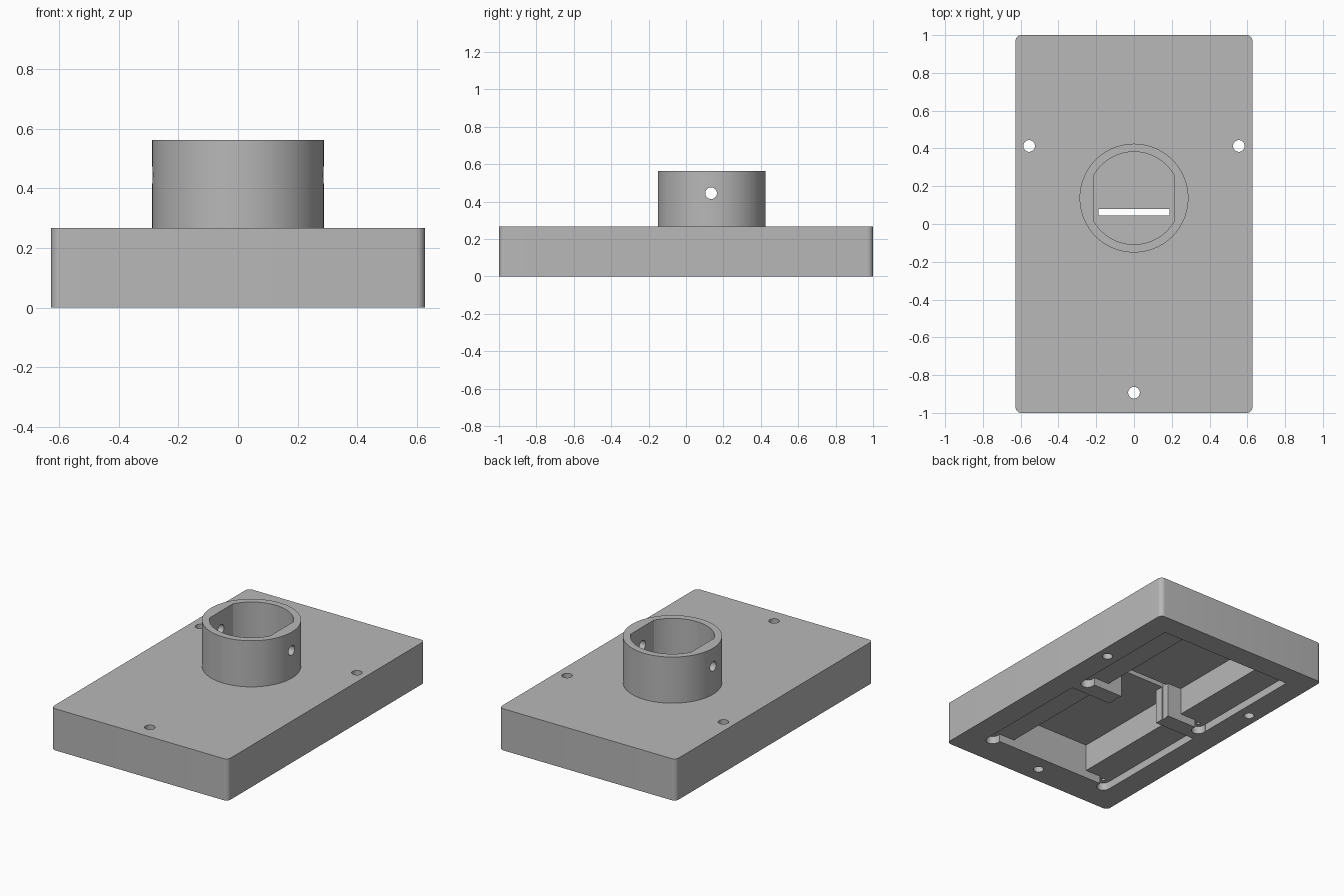
import bpy, bmesh, math

if "Cube" in bpy.data.objects:
    bpy.data.objects.remove(bpy.data.objects["Cube"])

grey = bpy.data.materials.new("plain_grey")
grey.diffuse_color = (0.48, 0.48, 0.48, 1)
grey.use_nodes = True
grey.node_tree.nodes["Principled BSDF"].inputs["Base Color"].default_value = grey.diffuse_color


def prism(name, pts, z0, z1):
    """Extrude a flat outline from z0 to z1."""
    bm = bmesh.new()
    face = bm.faces.new([bm.verts.new((x, y, z0)) for x, y in pts])
    ext = bmesh.ops.extrude_face_region(bm, geom=[face])
    for v in ext["geom"]:
        if isinstance(v, bmesh.types.BMVert):
            v.co.z = z1
    bmesh.ops.recalc_face_normals(bm, faces=bm.faces)
    me = bpy.data.meshes.new(name)
    bm.to_mesh(me)
    bm.free()
    ob = bpy.data.objects.new(name, me)
    bpy.context.collection.objects.link(ob)
    me.materials.append(grey)
    return ob


def arc(cx, cy, r, a0, a1, n):
    return [(cx + r * math.cos(math.radians(a0 + (a1 - a0) * i / n)),
             cy + r * math.sin(math.radians(a0 + (a1 - a0) * i / n))) for i in range(n + 1)]


def circle(cx, cy, r, n=32):
    return arc(cx, cy, r, 0, 360, n)[:-1]


def rect(x0, x1, y0, y1):
    return [(x0, y0), (x1, y0), (x1, y1), (x0, y1)]


def cut(ob, cutter):
    """Subtract the cutter and remove it."""
    mod = ob.modifiers.new("cut", 'BOOLEAN')
    mod.operation = 'DIFFERENCE'
    mod.solver = 'EXACT'
    mod.object = cutter
    bpy.context.view_layer.objects.active = ob
    bpy.ops.object.modifier_apply(modifier=mod.name)
    bpy.data.objects.remove(cutter)


def smooth(ob):
    bpy.ops.object.select_all(action='DESELECT')
    ob.select_set(True)
    bpy.context.view_layer.objects.active = ob
    bpy.ops.object.shade_smooth_by_angle(angle=math.radians(30))


TOP, ROOF, LEDGE, LOW = 0.267, 0.225, 0.05, -0.1
CY = 0.137

# base plate with rounded upright corners
W, L, R = 0.627, 1.0, 0.03
outline = []
for sx, sy, a in ((1, 1, 0), (-1, 1, 90), (-1, -1, 180), (1, -1, 270)):
    outline += arc(sx * (W - R), sy * (L - R), R, a, a + 90, 8)
plate = prism("base_plate", outline, 0, TOP)

# deep recesses, the passage between them, and the shallow ledges around them
bays = ((-0.785, -0.012), (0.1, 0.856))
cut(plate, prism("passage_cutter", rect(-0.183, 0.183, -0.2, 0.2), LOW, ROOF))
for y0, y1 in bays:
    cut(plate, prism("deep_cutter", rect(-0.283, 0.283, y0, y1), LOW, ROOF))
    cut(plate, prism("ledge_cutter", rect(-0.475, 0.475, y0, y1), LOW, LEDGE))
    # rounded corner notches, each with a small pilot hole
    for s in (-1, 1):
        cx, cy = s * 0.434, y0 - 0.018
        notch = arc(cx, cy, 0.04, 180, 360, 16) + [(cx + 0.04, y0 + 0.05), (cx - 0.04, y0 + 0.05)]
        cut(plate, prism("notch_cutter", notch, LOW, LEDGE))
        cut(plate, prism("pilot_cutter", circle(cx, cy, 0.012, 16), LOW, 0.13))

# cable slot and three screw holes through the plate
cut(plate, prism("slot_cutter", rect(-0.188, 0.188, 0.045, 0.08), LOW, 0.5))
for x, y in ((-0.555, 0.413), (0.555, 0.413), (0, -0.893)):
    cut(plate, prism("screw_cutter", circle(x, y, 0.031), LOW, 0.5))
smooth(plate)

# collar with a flat-sided bore and a cross pin hole
collar = prism("collar", circle(0, CY, 0.288, 96), TOP, 0.563)
half = math.degrees(math.acos(0.215 / 0.245))
bore = arc(0, CY, 0.245, half, 180 - half, 36) + arc(0, CY, 0.245, 180 + half, 360 - half, 36)
cut(collar, prism("bore_cutter", bore, 0.1, 0.8))
pin = prism("pin_cutter", circle(0, 0, 0.031), -0.5, 0.5)
pin.rotation_euler = (0, math.pi / 2, 0)
pin.location = (0, CY - 0.003, 0.445)
bpy.context.view_layer.update()
cut(collar, pin)
smooth(collar)
